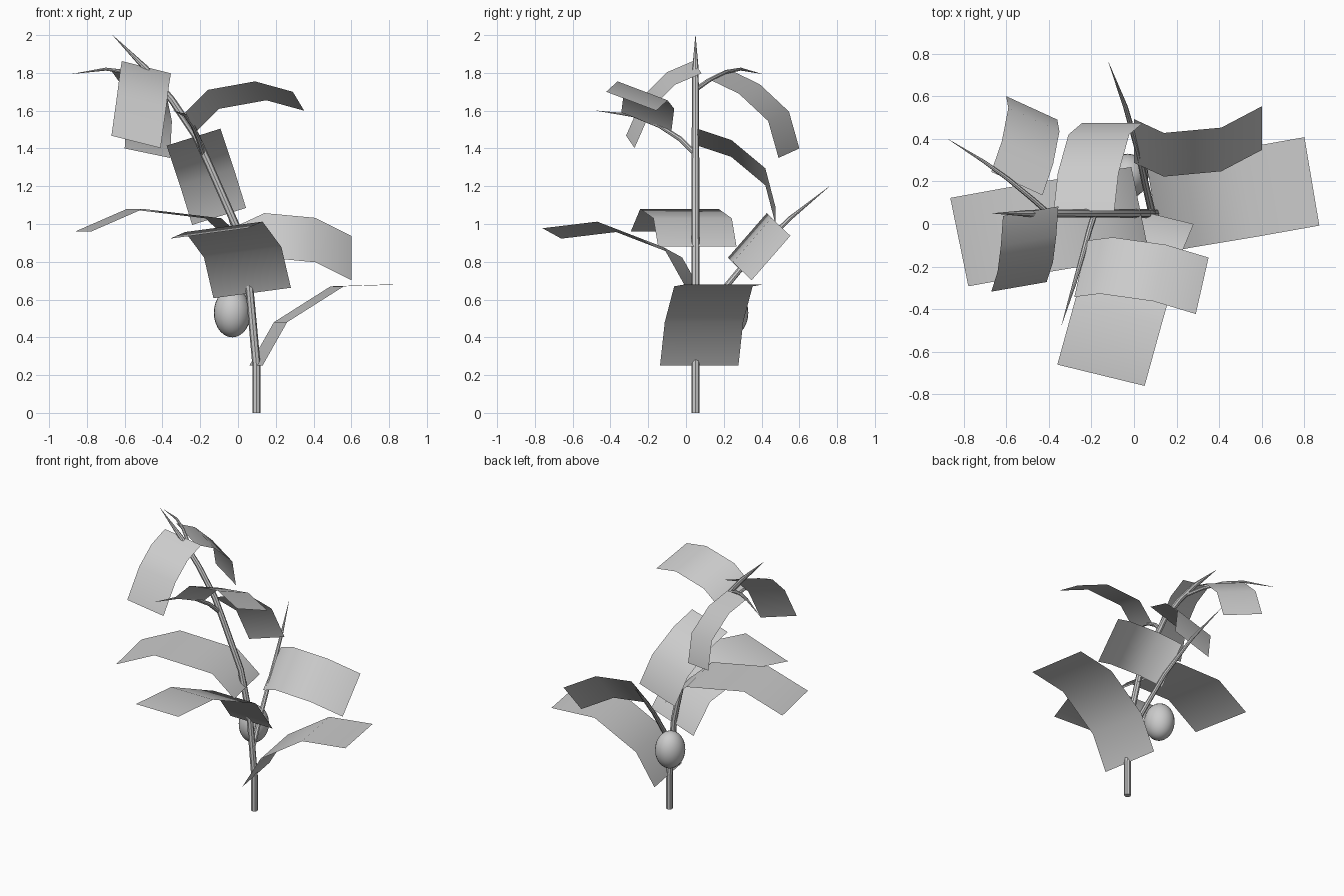
import bpy
from mathutils import Vector

if "Cube" in bpy.data.objects:
    bpy.data.objects.remove(bpy.data.objects["Cube"])


def tube(name, points, radius, radii):
    """Tapered round stalk following a few points."""
    cu = bpy.data.curves.new(name, 'CURVE')
    cu.dimensions = '3D'
    cu.bevel_depth = radius
    cu.bevel_resolution = 2
    cu.use_fill_caps = True
    sp = cu.splines.new('POLY')
    sp.points.add(len(points) - 1)
    for p, co, r in zip(sp.points, points, radii):
        p.co = (*co, 1)
        p.radius = r
    ob = bpy.data.objects.new(name, cu)
    bpy.context.collection.objects.link(ob)
    bpy.ops.object.select_all(action='DESELECT')
    ob.select_set(True)
    bpy.context.view_layer.objects.active = ob
    bpy.ops.object.convert(target='MESH')
    bpy.ops.object.shade_smooth_by_angle()


def leaf(name, width, *path):
    """Bent strip: centre path swept by a constant width vector."""
    half = Vector(width) / 2
    verts = []
    for p in path:
        verts += [Vector(p) - half, Vector(p) + half]
    faces = [(2 * i, 2 * i + 1, 2 * i + 3, 2 * i + 2) for i in range(len(path) - 1)]
    me = bpy.data.meshes.new(name)
    me.from_pydata(verts, [], faces)
    me.shade_smooth()
    ob = bpy.data.objects.new(name, me)
    bpy.context.collection.objects.link(ob)


# Main stem, leaning to the left (lies in one plane)
stem = [(.098, 0), (.098, .25), (.06, .667), (-.013, .995), (-.156, 1.32),
        (-.225, 1.47), (-.35, 1.656), (-.49, 1.825), (-.664, 2.0)]
tube("stem", [(x, .05, z) for x, z in stem], .022,
     [1, 1, .97, .95, .92, .9, .85, .75, .03])

# Side shoots
taper = [.8, .75, .65, .5, .03]
tube("back_shoot", [(.085, .05, .46), (.055, .18, .63), (.02, .34, .825),
                    (-.04, .55, 1.03), (-.12, .76, 1.2)], .022, taper)
tube("front_shoot", [(-.185, .05, 1.37), (-.21, -.03, 1.45), (-.24, -.14, 1.52),
                     (-.28, -.28, 1.575), (-.34, -.475, 1.6)], .018, taper)
tube("top_shoot", [(-.40, .05, 1.71), (-.48, .12, 1.76), (-.59, .21, 1.805),
                   (-.70, .29, 1.82), (-.875, .4, 1.795)], .016, taper)

# Lower leaves on the stem
leaf("right_leaf", (-.07, .415, 0),
     (.095, .07, .25), (.225, .095, .48), (.525, .145, .67), (.835, .2, .68))
leaf("left_leaf", (-.085, .415, 0),
     (.03, .06, .88), (-.13, .035, 1.03), (-.545, -.035, 1.08), (-.82, -.085, .96))
leaf("front_leaf", (.41, -.10, .055),
     (.075, .05, .635), (.025, -.07, .85), (-.075, -.42, .985), (-.155, -.71, .95))

# Upper leaves on the stem
leaf("back_leaf", (.285, 0, .09),
     (-.235, .06, 1.46), (-.215, .24, 1.4), (-.165, .42, 1.25), (-.10, .475, 1.04))
leaf("top_front_leaf", (.26, .045, -.065),
     (-.485, .06, 1.83), (-.495, -.08, 1.77), (-.51, -.2, 1.65), (-.54, -.295, 1.435))

# Leaves on the shoots
leaf("back_shoot_leaf", (0, .205, .235),
     (0, .39, .875), (.14, .325, .94), (.41, .35, .915), (.6, .45, .82))
leaf("front_shoot_leaf", (.06, .265, -.10),
     (-.25, -.21, 1.54), (-.13, -.195, 1.66), (.12, -.23, 1.705), (.32, -.29, 1.65))
leaf("top_shoot_leaf", (.24, -.11, -.05),
     (-.55, .19, 1.785), (-.5, .335, 1.715), (-.47, .49, 1.57), (-.48, .545, 1.375))

# Hanging fruit
bpy.ops.mesh.primitive_uv_sphere_add(segments=24, ring_count=14, radius=1,
                                     location=(-.03, .225, .53))
fruit = bpy.context.object
fruit.name = "fruit"
fruit.scale = (.098, .105, .13)
bpy.ops.object.shade_smooth()
